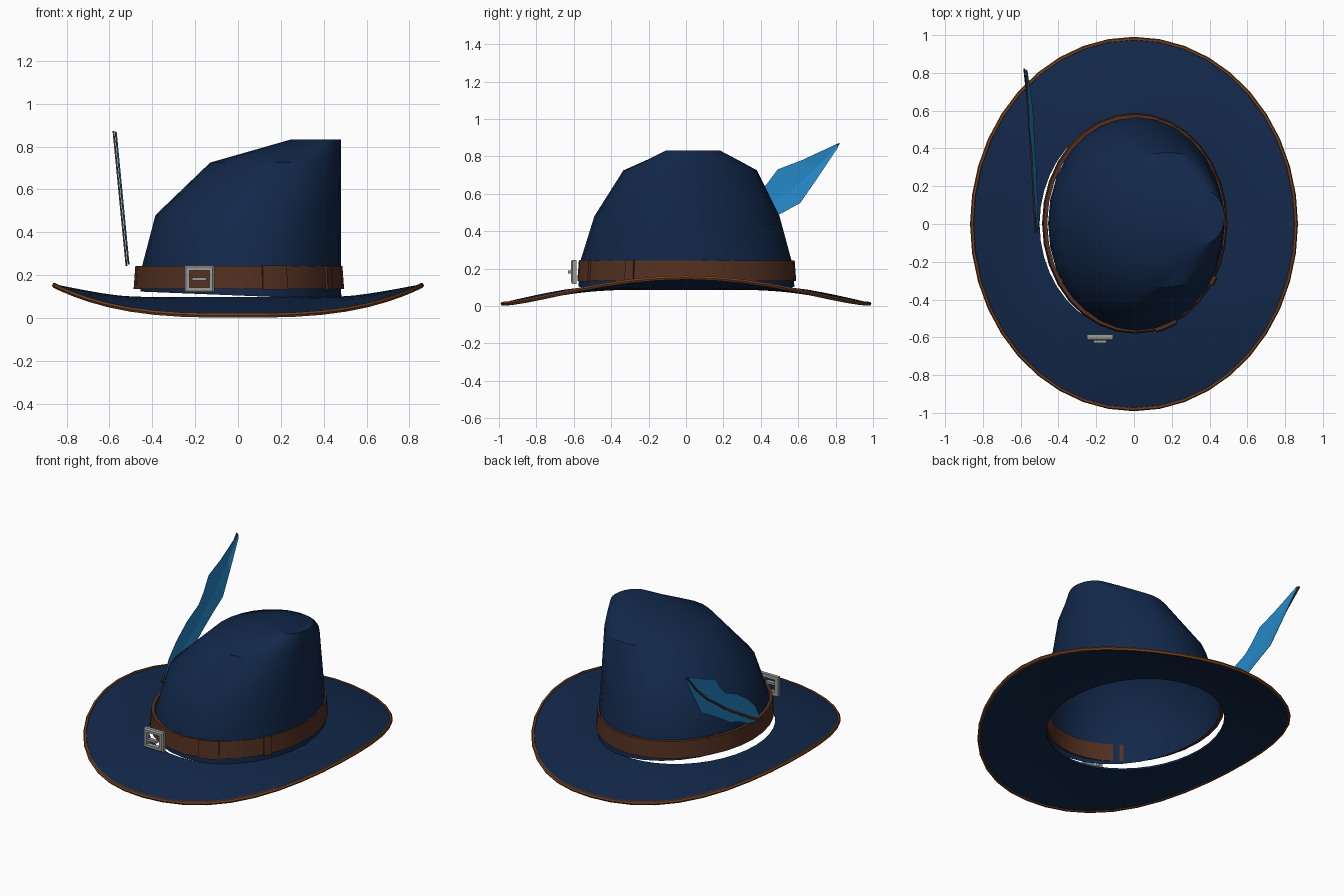
import bpy, bmesh, math
from mathutils import Vector

if "Cube" in bpy.data.objects:
    bpy.data.objects.remove(bpy.data.objects["Cube"])


def material(name, rgb):
    m = bpy.data.materials.new(name)
    m.diffuse_color = (*rgb, 1)
    m.use_nodes = True
    m.node_tree.nodes["Principled BSDF"].inputs["Base Color"].default_value = m.diffuse_color
    return m


NAVY = material("navy felt", (0.006, 0.021, 0.068))
LEATHER = material("brown leather", (0.088, 0.030, 0.015))
TRIM = material("tan trim", (0.17, 0.055, 0.015))
BLUE = material("feather blue", (0.018, 0.24, 0.56))
GREY = material("buckle grey", (0.33, 0.34, 0.32))


def finish(name, bm, mat, smooth=None, fix=True):
    if fix:
        bmesh.ops.recalc_face_normals(bm, faces=bm.faces)
    me = bpy.data.meshes.new(name)
    bm.to_mesh(me)
    bm.free()
    ob = bpy.data.objects.new(name, me)
    bpy.context.collection.objects.link(ob)
    me.materials.append(mat)
    if smooth:
        bpy.ops.object.select_all(action='DESELECT')
        bpy.context.view_layer.objects.active = ob
        ob.select_set(True)
        bpy.ops.object.shade_smooth_by_angle(angle=math.radians(smooth))
    return ob


def loft(name, rings, mat, around=True, through=False, cap_end=False, cap_ends=False, smooth=None):
    """Skin a list of point rings; 'through' joins the last ring to the first."""
    bm = bmesh.new()
    vs = [[bm.verts.new(p) for p in r] for r in rings]
    n = len(rings[0])
    for i in range(len(vs) if through else len(vs) - 1):
        a, b = vs[i], vs[(i + 1) % len(vs)]
        for j in range(n if around else n - 1):
            k = (j + 1) % n
            bm.faces.new((a[j], a[k], b[k], b[j]))
    if cap_end or cap_ends:
        bm.faces.new(vs[-1])
    if cap_ends:
        bm.faces.new(vs[0][::-1])
    return finish(name, bm, mat, smooth)


def angles(n, start=0.0, end=math.tau, closed=True):
    return [start + (end - start) * i / (n if closed else n - 1) for i in range(n)]


def ellipse(x0, x1, y0, y1, z, n):
    cx, cy, rx, ry = (x0 + x1) / 2, (y0 + y1) / 2, (x1 - x0) / 2, (y1 - y0) / 2
    return [Vector((cx + rx * math.cos(a), cy + ry * math.sin(a), z)) for a in angles(n)]


# Brim: curls up at both sides, dips at front and back
N = 40


def brim_point(a, t, dz=0.0):
    c, s = math.cos(a), math.sin(a)
    outer_z = 0.012 + 0.14 * abs(c) ** 3
    x = (1 - t) * (-0.01 + 0.49 * c) + t * 0.857 * c
    y = (1 - t) * 0.568 * s + t * 0.98 * s
    return Vector((x, y, 0.092 + (outer_z - 0.092) * t ** 1.25 + dz))


steps = [0, 0.2, 0.4, 0.6, 0.8, 1.0]
section = [(t, 0.006) for t in steps] + [(t, -0.006) for t in reversed(steps)]
loft("brim", [[brim_point(a, t, d) for a in angles(N)] for t, d in section],
     NAVY, through=True, smooth=40)

# Tan piping around the brim edge
piping = []
for k in range(6):
    b = math.tau * k / 6
    piping.append([brim_point(a, 1.0, 0.012 * math.sin(b))
                   + Vector((math.cos(a), math.sin(a), 0)) * 0.011 * math.cos(b)
                   for a in angles(N)])
loft("brim_piping", piping, TRIM, through=True, smooth=50)

# Crown: straight right wall, sloping left side, small flat top
levels = [(-0.455, 0.482, -0.575, 0.580, 0.105), (-0.448, 0.48, -0.565, 0.565, 0.24),
          (-0.385, 0.48, -0.490, 0.500, 0.48), (-0.13, 0.48, -0.335, 0.380, 0.725),
          (0.08, 0.48, -0.20, 0.27, 0.785), (0.245, 0.48, -0.107, 0.18, 0.832)]
crown_rings = [ellipse(*lv, 28) for lv in levels]
for p in crown_rings[0]:      # lower rim is lifted on the left
    p.z -= 0.04 * p.x
loft("crown", crown_rings, NAVY, cap_end=True, smooth=32)


# Leather band and its overlapping strap end
def band_section(a, grow, thick, z0, z1):
    c, s = math.cos(a), math.sin(a)
    pts = []
    for r, z in ((0, z0), (0, z1), (-thick, z1), (-thick, z0)):
        flare = 0.008 if z == z0 else 0
        pts.append(Vector((0.004 + (0.483 + flare + grow + r) * c,
                           0.004 + (0.577 + flare + grow + r) * s, z)))
    return pts


loft("hat_band", [band_section(a, 0, 0.02, 0.135, 0.243) for a in angles(32)],
     LEATHER, through=True, smooth=35)
for part, a0, a1 in (("strap_end", -77, -63), ("strap_loop", -34, -29)):
    arc = angles(4, math.radians(a0), math.radians(a1), closed=False)
    loft(part, [band_section(a, 0.011, 0.015, 0.132, 0.246) for a in arc],
         LEATHER, cap_ends=True)


# Square buckle with a short prong
def rect(cx, cz, w, h, y):
    return [Vector((cx + sx * w, y, cz + sz * h)) for sx, sz in ((-1, -1), (1, -1), (1, 1), (-1, 1))]


bx, bz = -0.18, 0.182
loft("buckle_frame", [rect(bx, bz, 0.070, 0.063, -0.586), rect(bx, bz, 0.070, 0.063, -0.608),
                      rect(bx, bz, 0.062, 0.055, -0.616), rect(bx, bz, 0.046, 0.040, -0.616),
                      rect(bx, bz, 0.046, 0.040, -0.586)], GREY, through=True)
loft("buckle_prong", [rect(bx, bz, 0.034, 0.007, -0.605), rect(bx, bz, 0.034, 0.007, -0.630)],
     GREY, cap_ends=True)


# Feather: leaning plane with a bowed quill on its outer side
def feather_point(y, z, out=0.0):
    return Vector((-0.507 - 0.06 * (z - 0.25) / 0.62 - out, y, z))


quill = [(-0.04, 0.25), (0.06, 0.30), (0.16, 0.36), (0.27, 0.425), (0.38, 0.495),
         (0.47, 0.56), (0.58, 0.635), (0.70, 0.74), (0.82, 0.87)]
upper = [(-0.03, 0.27), (0.03, 0.37), (0.12, 0.45), (0.24, 0.53), (0.37, 0.59),
         (0.43, 0.65), (0.49, 0.73), (0.62, 0.78), (0.81, 0.868)]
lower = [(-0.02, 0.25), (0.09, 0.275), (0.20, 0.33), (0.29, 0.36), (0.39, 0.425),
         (0.50, 0.49), (0.61, 0.55), (0.70, 0.68), (0.81, 0.845)]
vane = []
for side in (1, -1):
    vane.append([[feather_point(*u, 0.001 * side), feather_point(*q, 0.007 + 0.001 * side),
                  feather_point(*w, 0.001 * side)] for u, q, w in zip(upper, quill, lower)])
loops = [[f[0], f[1], f[2], b[2], b[1], b[0]] for f, b in zip(*vane)]
loft("feather_vane", loops, BLUE, cap_ends=True)

quill_rings = []
for i, (y, z) in enumerate(quill):
    r = 0.009 - 0.005 * i / (len(quill) - 1)
    quill_rings.append([feather_point(y - 0.6 * r * sy, z + 0.8 * r * sy, 0.014 + 0.004 * so)
                        for sy, so in ((-1, -1), (1, -1), (1, 1), (-1, 1))])
loft("feather_quill", quill_rings, LEATHER, cap_ends=True, smooth=40)
